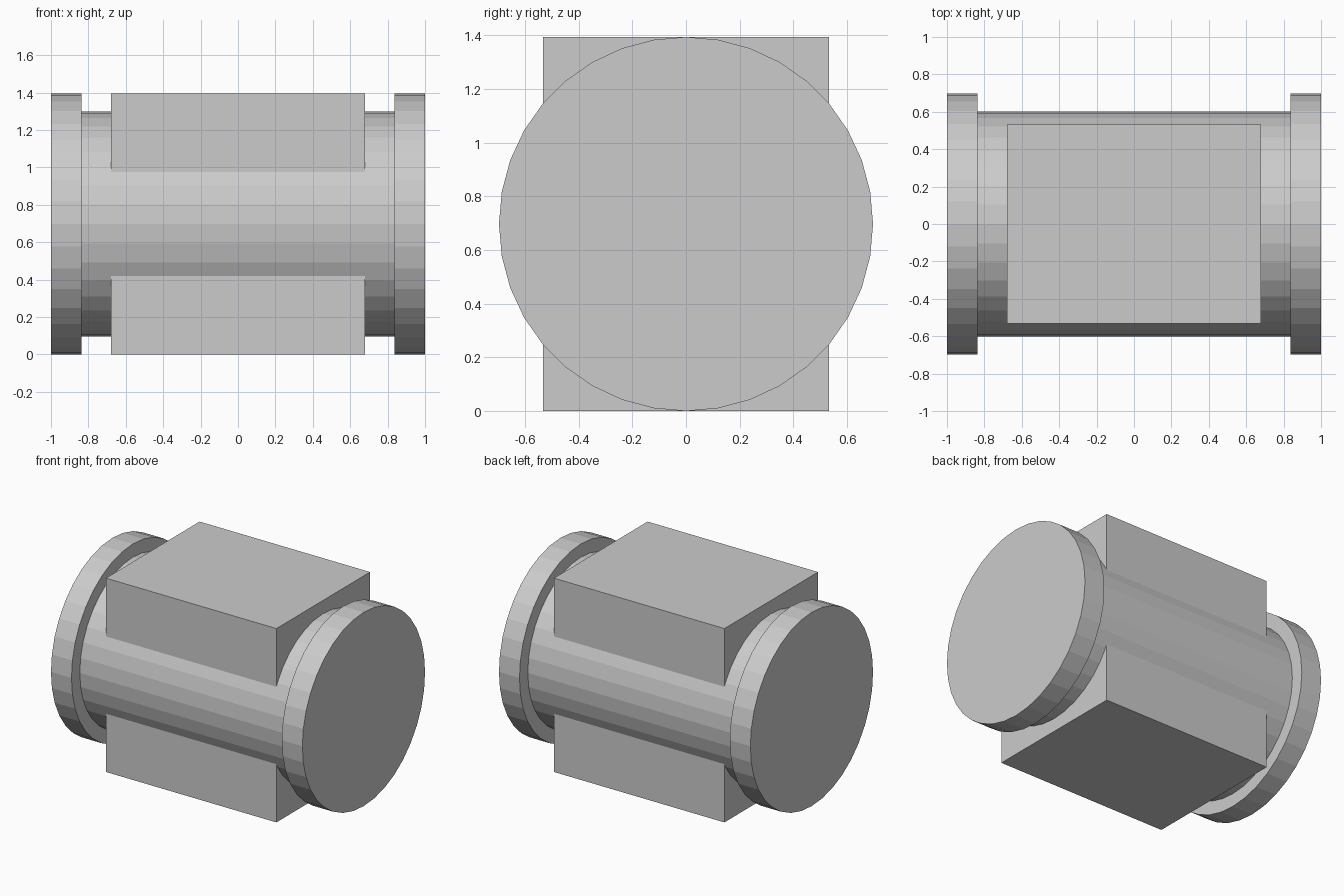
import bpy
from math import pi

if "Cube" in bpy.data.objects:
    bpy.data.objects.remove(bpy.data.objects["Cube"])

CENTRE_Z = 0.697


def disc(name, radius, x0, x1):
    # 36-sided cylinder lying along x
    bpy.ops.mesh.primitive_cylinder_add(
        vertices=36, radius=radius, depth=x1 - x0,
        location=((x0 + x1) / 2, 0, CENTRE_Z), rotation=(0, pi / 2, 0))
    obj = bpy.context.object
    obj.name = name
    return obj


# Central drum and its two end flanges
disc("drum", 0.602, -0.837, 0.837)
disc("left_flange", 0.697, -1.0, -0.837)
disc("right_flange", 0.697, 0.837, 1.0)

# Rectangular block wrapped around the drum
bpy.ops.mesh.primitive_cube_add(size=1, location=(0, 0, CENTRE_Z))
block = bpy.context.object
block.name = "block"
block.scale = (1.356, 1.064, 2 * CENTRE_Z)
bpy.ops.object.transform_apply(location=False, rotation=False, scale=True)
